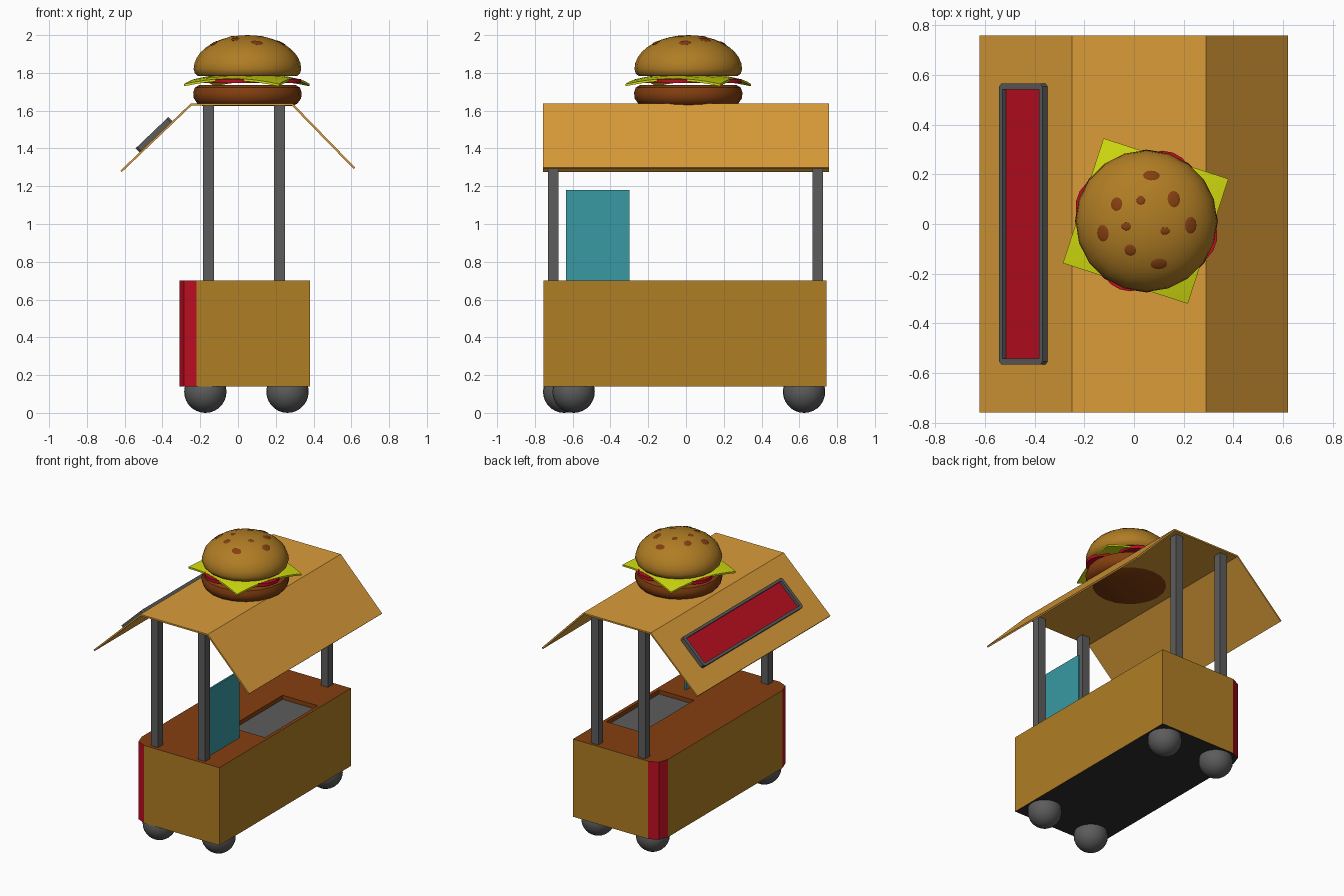
import bpy, bmesh, math
from mathutils import Vector, Matrix

if "Cube" in bpy.data.objects:
    bpy.data.objects.remove(bpy.data.objects["Cube"])


def material(name, r, g, b):
    lin = [((c / 255 + 0.055) / 1.055) ** 2.4 if c > 10 else c / 255 / 12.92 for c in (r, g, b)]
    m = bpy.data.materials.new(name)
    m.diffuse_color = (*lin, 1)
    m.use_nodes = True
    m.node_tree.nodes["Principled BSDF"].inputs["Base Color"].default_value = m.diffuse_color
    return m


ORANGE = material("awning orange", 218, 156, 57)
MUSTARD = material("bun mustard", 176, 125, 36)
BROWN = material("counter brown", 132, 63, 16)
RED = material("red", 188, 14, 33)
YELLOW = material("cheese yellow", 207, 217, 15)
TEAL = material("teal", 56, 153, 162)
GREY = material("metal grey", 92, 92, 92)
DARK = material("underside dark", 44, 44, 44)


def make(name, bm, *mats, smooth=False):
    bmesh.ops.recalc_face_normals(bm, faces=bm.faces[:])
    me = bpy.data.meshes.new(name)
    bm.to_mesh(me)
    bm.free()
    ob = bpy.data.objects.new(name, me)
    bpy.context.collection.objects.link(ob)
    for m in mats:
        me.materials.append(m)
    if smooth:
        bpy.ops.object.select_all(action='DESELECT')
        ob.select_set(True)
        bpy.context.view_layer.objects.active = ob
        bpy.ops.object.shade_smooth_by_angle(angle=math.radians(40))
    return ob


def box(name, lo, hi, *mats, matrix=Matrix()):
    lo, hi = Vector(lo), Vector(hi)
    bm = bmesh.new()
    bmesh.ops.create_cube(bm, size=1)
    for v in bm.verts:
        v.co = matrix @ Vector([(lo[i] + hi[i]) / 2 + v.co[i] * (hi[i] - lo[i]) for i in range(3)])
    return make(name, bm, *mats)


def prism(name, pts, offset, *mats):
    bm = bmesh.new()
    f = bm.faces.new([bm.verts.new(p) for p in pts])
    ext = bmesh.ops.extrude_face_region(bm, geom=[f], use_keep_orig=True)["geom"]
    bmesh.ops.translate(bm, vec=offset, verts=[v for v in ext if isinstance(v, bmesh.types.BMVert)])
    return make(name, bm, *mats)


def lathe(name, profile, centre, mat, steps=20):
    bm = bmesh.new()
    vs = [bm.verts.new((r, 0, z)) for r, z in profile]
    edges = [bm.edges.new(p) for p in zip(vs, vs[1:])]
    bmesh.ops.spin(bm, geom=vs + edges, cent=(0, 0, 0), axis=(0, 0, 1), angle=math.tau, steps=steps)
    bmesh.ops.remove_doubles(bm, verts=bm.verts[:], dist=1e-5)
    bmesh.ops.translate(bm, vec=(*centre, 0), verts=bm.verts[:])
    return make(name, bm, mat, smooth=True)


# Cart body with two faceted red corners on the serving side
half = [(0.38, 0.75), (-0.22, 0.75), (-0.285, 0.72), (-0.31, 0.65)]
outline = half + [(x, -y) for x, y in reversed(half)]
body = prism("cart_body", [(x, y - 0.005, 0.14) for x, y in outline], (0, 0, 0.56),
             MUSTARD, BROWN, RED, GREY, DARK)

# Griddle recess cut in the counter
cutter = box("griddle_cutter", (0.075, -0.20, 0.67), (0.355, 0.40, 0.8))
cutter.hide_render = True
mod = body.modifiers.new("griddle", 'BOOLEAN')
mod.operation, mod.object, mod.solver = 'DIFFERENCE', cutter, 'EXACT'
deps = bpy.context.evaluated_depsgraph_get()
cut_mesh = bpy.data.meshes.new_from_object(body.evaluated_get(deps))
body.modifiers.clear()
body.data = cut_mesh
bpy.data.objects.remove(cutter)
for p in cut_mesh.polygons:
    n, c = p.normal, p.center
    if n.z > 0.5:
        p.material_index = 1 if c.z > 0.69 else 3
    elif n.z < -0.5:
        p.material_index = 4
    elif abs(n.x) > 0.1 and abs(n.y) > 0.1:
        p.material_index = 2
    elif c.z > 0.6:
        p.material_index = 1
    else:
        p.material_index = 0

# Ball wheels
for i, (x, y) in enumerate([(-0.173, -0.645), (0.262, -0.595), (-0.173, 0.625), (0.262, 0.625)]):
    bm = bmesh.new()
    bmesh.ops.create_uvsphere(bm, u_segments=24, v_segments=14, radius=0.112,
                              matrix=Matrix.Translation((x, y, 0.112)))
    make(f"wheel_{i + 1}", bm, GREY, smooth=True)

# Roof posts
for x in (-0.155, 0.22):
    for y in (-0.702, 0.698):
        side = ("left" if x < 0 else "right") + ("_front" if y < 0 else "_back")
        box(f"post_{side}", (x - 0.029, y - 0.028, 0.69), (x + 0.029, y + 0.028, 1.63), GREY)

# Teal side board
box("side_board", (0.21, -0.635, 0.695), (0.222, -0.30, 1.18), TEAL)

# Folded awning roof
top = [(-0.622, 1.283), (-0.25, 1.638), (0.29, 1.638), (0.62, 1.299)]
under = [(0.612, 1.291), (0.285, 1.627), (-0.246, 1.627), (-0.616, 1.274)]
prism("awning", [(x, -0.757, z) for x, z in top + under], (0, 1.514, 0), ORANGE)

# Sign lying on the left slope: local x down the slope, z outward
down = Vector((-0.372, 0, -0.355)).normalized()
side = Vector((0, -1, 0))
out = down.cross(side)
if out.z < 0:
    side, out = -side, -out
slope = Matrix((down, side, out)).transposed().to_4x4()
slope.translation = (-0.25, 0, 1.638)
bm = bmesh.new()
c = 0.012
ring_out = [(0.135 + c, 0.565), (0.375 - c, 0.565), (0.375, 0.565 - c), (0.375, -0.565 + c),
            (0.375 - c, -0.565), (0.135 + c, -0.565), (0.135, -0.565 + c), (0.135, 0.565 - c)]
ring_in = [(0.154, 0.54), (0.356, 0.54), (0.356, 0.54), (0.356, -0.54),
           (0.356, -0.54), (0.154, -0.54), (0.154, -0.54), (0.154, 0.54)]
loops = [[bm.verts.new(slope @ Vector((u, y, h))) for u, y in ring]
         for ring, h in ((ring_out, 0), (ring_out, 0.03), (ring_in, 0.03), (ring_in, 0))]
for a, b in zip(loops, loops[1:]):
    for i in range(8):
        j = (i + 1) % 8
        bm.faces.new((a[i], a[j], b[j], b[i]))
bmesh.ops.remove_doubles(bm, verts=bm.verts[:], dist=1e-5)
make("sign_frame", bm, GREY)
box("sign_panel", (0.15, -0.543, 0.002), (0.36, 0.543, 0.010), RED, matrix=slope)

# Burger: lower bun, top bun
CX, CY = 0.05, 0.012
lathe("lower_bun", [(0, 1.624), (0.235, 1.624), (0.265, 1.638), (0.284, 1.665), (0.287, 1.695),
                    (0.278, 1.722), (0.255, 1.736), (0, 1.736)], (CX, CY), BROWN)
dome = [(0.285 * math.cos(a), 1.82 + 0.18 * math.sin(a))
        for a in [math.radians(i * 10) for i in range(9)]]
lathe("top_bun", [(0, 1.783), (0.262, 1.783), (0.278, 1.797)] + dome + [(0, 2.0)], (CX, CY), MUSTARD)

# Tomato slices
for i, deg in enumerate((68, 160, 248, -20)):
    a = math.radians(deg)
    bm = bmesh.new()
    bmesh.ops.create_cone(bm, cap_ends=True, segments=18, radius1=0.125, radius2=0.125, depth=0.022,
                          matrix=Matrix.Translation((CX + 0.17 * math.cos(a), CY + 0.17 * math.sin(a), 1.757)))
    make(f"tomato_{i + 1}", bm, RED, smooth=True)

# Square cheese slice with drooping corners
bm = bmesh.new()
bmesh.ops.create_grid(bm, x_segments=8, y_segments=8, size=0.264)
for v in bm.verts:
    r = v.co.xy.length
    v.co.z = 1.783 - 0.042 * max(0, (r - 0.2) / 0.174) ** 1.2
bmesh.ops.rotate(bm, verts=bm.verts[:], cent=(0, 0, 0), matrix=Matrix.Rotation(math.radians(-18), 3, 'Z'))
bmesh.ops.translate(bm, vec=(CX - 0.003, CY, 0), verts=bm.verts[:])
low = bmesh.ops.extrude_face_region(bm, geom=bm.faces[:], use_keep_orig=True)["geom"]
bmesh.ops.translate(bm, vec=(0, 0, -0.012), verts=[v for v in low if isinstance(v, bmesh.types.BMVert)])
make("cheese", bm, YELLOW, smooth=True)

# Seeds lying on the dome: x, y, half width, half length
seeds = [(0.07, 0.195, 0.034, 0.022), (0.16, 0.10, 0.026, 0.034), (0.228, -0.005, 0.026, 0.034),
         (0.125, -0.028, 0.02, 0.015), (0.10, -0.16, 0.034, 0.024), (-0.015, -0.105, 0.024, 0.024),
         (-0.125, -0.037, 0.026, 0.034), (-0.032, -0.01, 0.021, 0.016), (0.027, 0.095, 0.017, 0.019),
         (-0.07, 0.08, 0.024, 0.028)]
for i, (x, y, w, l) in enumerate(seeds):
    dx, dy = x - CX, y - CY
    dz = 0.18 * math.sqrt(1 - (dx * dx + dy * dy) / 0.285 ** 2)
    n = Vector((dx / 0.285 ** 2, dy / 0.285 ** 2, dz / 0.18 ** 2)).normalized()
    rot = Vector((0, 0, 1)).rotation_difference(n).to_matrix().to_4x4()
    place = Matrix.Translation((x, y, 1.82 + dz - 0.001)) @ rot @ Matrix.Diagonal((w, l, 0.004, 1))
    bm = bmesh.new()
    bmesh.ops.create_uvsphere(bm, u_segments=12, v_segments=6, radius=1, matrix=place)
    make(f"seed_{i + 1}", bm, BROWN, smooth=True)
